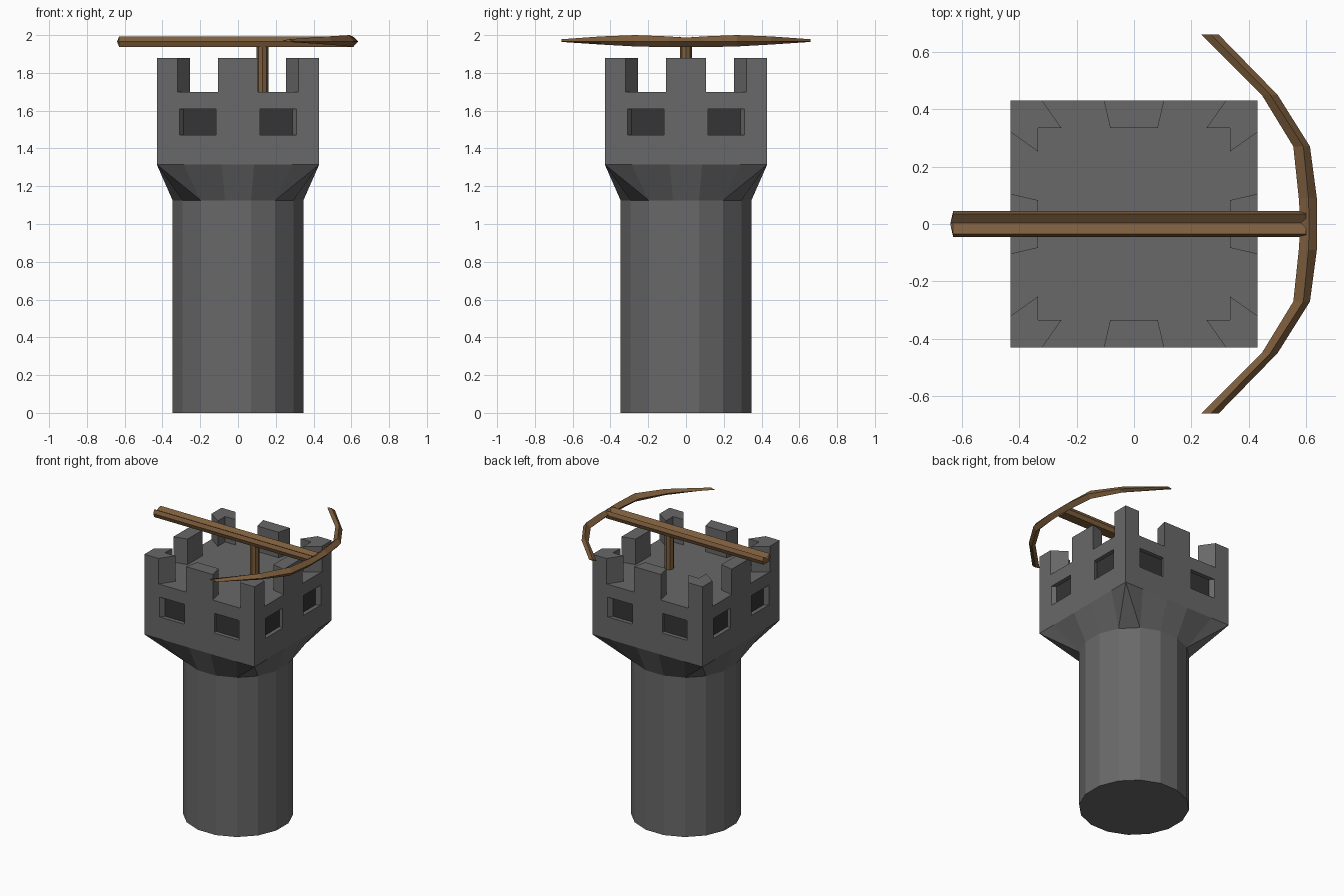
import bpy, bmesh, math
from mathutils import Matrix

if "Cube" in bpy.data.objects:
    bpy.data.objects.remove(bpy.data.objects["Cube"])


def material(name, rgb):
    m = bpy.data.materials.new(name)
    m.diffuse_color = (*rgb, 1)
    m.use_nodes = True
    m.node_tree.nodes["Principled BSDF"].inputs["Base Color"].default_value = m.diffuse_color
    return m


STONE = material("grey stone", (0.14, 0.14, 0.14))
DARK = material("dark window", (0.035, 0.035, 0.035))
WOOD = material("brown wood", (0.205, 0.11, 0.045))


def finish(bm, name, mats, fix=True):
    bmesh.ops.remove_doubles(bm, verts=bm.verts, dist=1e-5)
    if fix:
        bmesh.ops.recalc_face_normals(bm, faces=bm.faces)
    me = bpy.data.meshes.new(name)
    bm.to_mesh(me)
    bm.free()
    for m in mats:
        me.materials.append(m)
    ob = bpy.data.objects.new(name, me)
    bpy.context.collection.objects.link(ob)
    return ob


def face(bm, pts, mat=0):
    f = bm.faces.new([bm.verts.new(p) for p in pts])
    f.material_index = mat


def loft(bm, rings):
    n = len(rings[0])
    for a, b in zip(rings, rings[1:]):
        for i in range(n):
            j = (i + 1) % n
            face(bm, [a[i], a[j], b[j], b[i]])


def prism(bm, outline, z0, z1, rot):
    lo = [rot @ Matrix.Translation((x, y, z0)).translation for x, y in outline]
    hi = [rot @ Matrix.Translation((x, y, z1)).translation for x, y in outline]
    loft(bm, [lo, hi])
    face(bm, lo[::-1])
    face(bm, hi)


QUARTERS = [Matrix.Rotation(k * math.pi / 2, 3, 'Z') for k in range(4)]
H, Z_MID, Z_WALL, Z_FLOOR, Z_TOP = 0.43, 1.125, 1.315, 1.70, 1.88
N, R = 16, 0.353

# Round shaft
angles = [(i + 0.5) * 2 * math.pi / N for i in range(N)]
low = [(R * math.cos(a), R * math.sin(a), 0) for a in angles]
mid = [(x, y, Z_MID) for x, y, _ in low]
bm = bmesh.new()
loft(bm, [low, mid])
face(bm, low[::-1])

# Flare from round shaft to square head
up = []
for a in angles:
    c, s = math.cos(a), math.sin(a)
    k = H / max(abs(c), abs(s))
    up.append((c * k, s * k, Z_WALL))
for i in range(N):
    j = (i + 1) % N
    a, b, ua, ub = mid[i], mid[j], up[i], up[j]
    if abs(ua[0] - ub[0]) > 1e-4 and abs(ua[1] - ub[1]) > 1e-4:
        corner = (math.copysign(H, ua[0]), math.copysign(H, ua[1]), Z_WALL)
        face(bm, [a, corner, ua])
        face(bm, [a, b, corner])
        face(bm, [b, ub, corner])
    else:
        face(bm, [a, b, ub, ua])
finish(bm, "tower_shaft", [STONE])

# Square head with recessed dark windows on all four sides
xs = [-H, -0.31, -0.117, 0.117, 0.31, H]
zs = [Z_WALL, 1.47, 1.61, Z_FLOOR]
K = 0.935  # recess narrows toward the tower axis
bm = bmesh.new()
for rot in QUARTERS:
    for i in range(5):
        for j in range(3):
            cell = [(xs[i], zs[j]), (xs[i + 1], zs[j]),
                    (xs[i + 1], zs[j + 1]), (xs[i], zs[j + 1])]
            outer = [rot @ Matrix.Translation((x, -H, z)).translation for x, z in cell]
            if j == 1 and i in (1, 3):
                inner = [rot @ Matrix.Translation((x * K, -H * K, z)).translation
                         for x, z in cell]
                loft(bm, [outer, inner])
                face(bm, inner, 1)
            else:
                face(bm, outer)
bmesh.ops.remove_doubles(bm, verts=bm.verts, dist=1e-5)
bmesh.ops.holes_fill(bm, edges=[e for e in bm.edges if e.is_boundary], sides=0)
finish(bm, "tower_head", [STONE, DARK])

# Battlements: one middle block and one corner block per side
I = 0.335
middle = [(-0.105, -H), (0.105, -H), (0.083, -I), (-0.083, -I)]
corner = [(-H, -H), (-0.32, -H), (-0.253, -I), (-I, -I), (-I, -0.253), (-H, -0.32)]
bm = bmesh.new()
for rot in QUARTERS:
    prism(bm, middle, Z_FLOOR, Z_TOP, rot)
    prism(bm, corner, Z_FLOOR, Z_TOP, rot)
finish(bm, "battlements", [STONE])

# Post carrying the crossbow
bm = bmesh.new()
bmesh.ops.create_cone(bm, cap_ends=True, segments=8, radius1=0.031, radius2=0.031,
                      depth=0.26, matrix=Matrix.Translation((0.13, 0, 1.825)))
finish(bm, "crossbow_post", [WOOD])

# Crossbow stock with a shallow V groove and pointed rear end
ZC = 1.966
section = [(-0.045, ZC), (-0.034, 1.992), (0.004, 1.972), (0.034, 1.992),
           (0.045, ZC), (0.034, 1.938), (-0.034, 1.938)]
rear = [(-0.63, y, z) for y, z in section]
front = [(0.60, y, z) for y, z in section]
bm = bmesh.new()
loft(bm, [rear, front])
for i in range(len(rear)):
    face(bm, [rear[i], rear[i - 1], (-0.64, 0, ZC)])
face(bm, front)
finish(bm, "crossbow_stock", [WOOD])

# Curved bow: y, inner x, ridge x, outer x, bottom z, top z
half = [(0.09, 0.574, 0.608, 0.637, 1.936, 1.993),
        (0.27, 0.555, 0.590, 0.613, 1.940, 2.000),
        (0.45, 0.445, 0.475, 0.500, 1.950, 1.993),
        (0.66, 0.235, 0.268, 0.295, 1.964, 1.978)]
stations = ([(-y, *r) for y, *r in reversed(half)]
            + [(0, 0.58, 0.61, 0.637, 1.938, 1.986)] + half)
rings = [[(xi, y, 1.971), (xr, y, zt), (xo, y, 1.967), (xr, y, zb)]
         for y, xi, xr, xo, zb, zt in stations]
bm = bmesh.new()
loft(bm, rings)
face(bm, rings[0])
face(bm, rings[-1])
finish(bm, "crossbow_bow", [WOOD])
